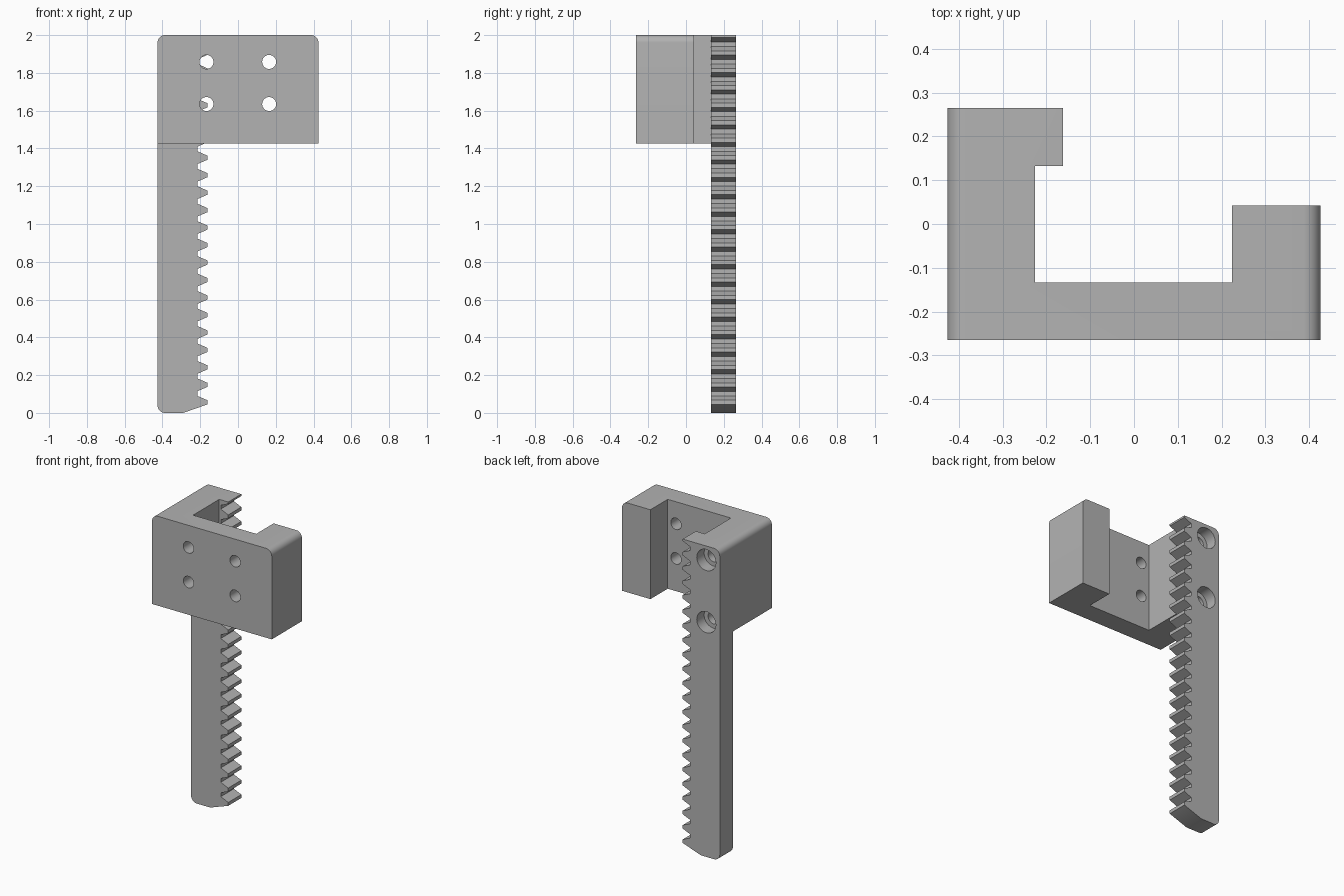
import bpy, bmesh, math

if "Cube" in bpy.data.objects:
    bpy.data.objects.remove(bpy.data.objects["Cube"])

X0, X1, Y0, Y1 = -0.426, 0.426, -0.265, 0.265
RACK_Y = 0.132          # front face of the rack
R = 0.04                # corner radius

grey = bpy.data.materials.new("plain grey")
grey.diffuse_color = (0.45, 0.45, 0.45, 1)
grey.use_nodes = True
grey.node_tree.nodes["Principled BSDF"].inputs["Base Color"].default_value = grey.diffuse_color


def extrude_xz(name, pts, y0, y1):
    """Solid from an x-z outline, extruded along y."""
    bm = bmesh.new()
    face = bm.faces.new([bm.verts.new((x, y0, z)) for x, z in pts])
    res = bmesh.ops.extrude_face_region(bm, geom=[face])
    for v in res["geom"]:
        if isinstance(v, bmesh.types.BMVert):
            v.co.y = y1
    bmesh.ops.recalc_face_normals(bm, faces=bm.faces)
    me = bpy.data.meshes.new(name)
    bm.to_mesh(me)
    bm.free()
    me.materials.append(grey)
    ob = bpy.data.objects.new(name, me)
    bpy.context.collection.objects.link(ob)
    return ob


def arc(cx, cz, r, a0, a1, n=8):
    return [(cx + r * math.cos(math.radians(a0 + (a1 - a0) * i / n)),
             cz + r * math.sin(math.radians(a0 + (a1 - a0) * i / n))) for i in range(n + 1)]


def box(name, x0, x1, y0, y1, z0, z1):
    return extrude_xz(name, [(x0, z0), (x1, z0), (x1, z1), (x0, z1)], y0, y1)


def rod(name, x, z, r, y0, y1):
    return extrude_xz(name, arc(x, z, r, 0, 360, 32)[:-1], y0, y1)


def combine(ob, other, op):
    m = ob.modifiers.new("bool", "BOOLEAN")
    m.operation, m.object, m.solver = op, other, "EXACT"
    bpy.context.view_layer.objects.active = ob
    bpy.ops.object.modifier_apply(modifier=m.name)
    bpy.data.objects.remove(other, do_unlink=True)


# Bracket: rounded block, hollowed to a U with a shorter right arm
outline = [(X0, 1.425), (X1, 1.425)] + arc(X1 - R, 2 - R, R, 0, 90) + arc(X0 + R, 2 - R, R, 90, 180)
bracket = extrude_xz("rack_bracket", outline, Y0, RACK_Y)
combine(bracket, box("pocket", -0.226, 0.224, -0.134, 0.5, 1, 2.5), "DIFFERENCE")
combine(bracket, box("arm_trim", 0.1, 1, 0.042, 0.5, 1, 2.5), "DIFFERENCE")

# Toothed rack: teeth up the right edge, rounded left corners, bevelled foot
TIP, ROOT, PITCH, FIRST = -0.162, -0.215, 0.0925, 0.056
HALF_TIP, HALF_ROOT = 0.011, 0.034
profile = arc(X0 + R, R, R, 180, 270) + [(-0.29, 0), (TIP, 0.045)]
for i in range(22):
    c = FIRST + i * PITCH
    if i > 0:
        profile += [(ROOT, c - HALF_ROOT), (TIP, c - HALF_TIP)]
    if i < 21:
        profile += [(TIP, c + HALF_TIP), (ROOT, c + HALF_ROOT)]
profile += [(TIP, 2.0)] + arc(X0 + R, 2 - R, R, 90, 180)
rack = extrude_xz("rack", profile, RACK_Y, Y1)
combine(bracket, rack, "UNION")

# Four mounting holes through the front plate
for x in (-0.167, 0.165):
    for z in (1.858, 1.635):
        combine(bracket, rod("plate_hole", x, z, 0.037, -0.4, -0.1), "DIFFERENCE")

# Two counterbored screw holes in the back of the rack
for z in (1.91, 1.51):
    combine(bracket, rod("counterbore", -0.33, z, 0.068, 0.19, 0.4), "DIFFERENCE")
    combine(bracket, rod("screw_hole", -0.33, z, 0.04, -0.05, 0.3), "DIFFERENCE")

bpy.ops.object.select_all(action="DESELECT")
bracket.select_set(True)
bpy.context.view_layer.objects.active = bracket
bpy.ops.object.shade_smooth_by_angle(angle=math.radians(25))
